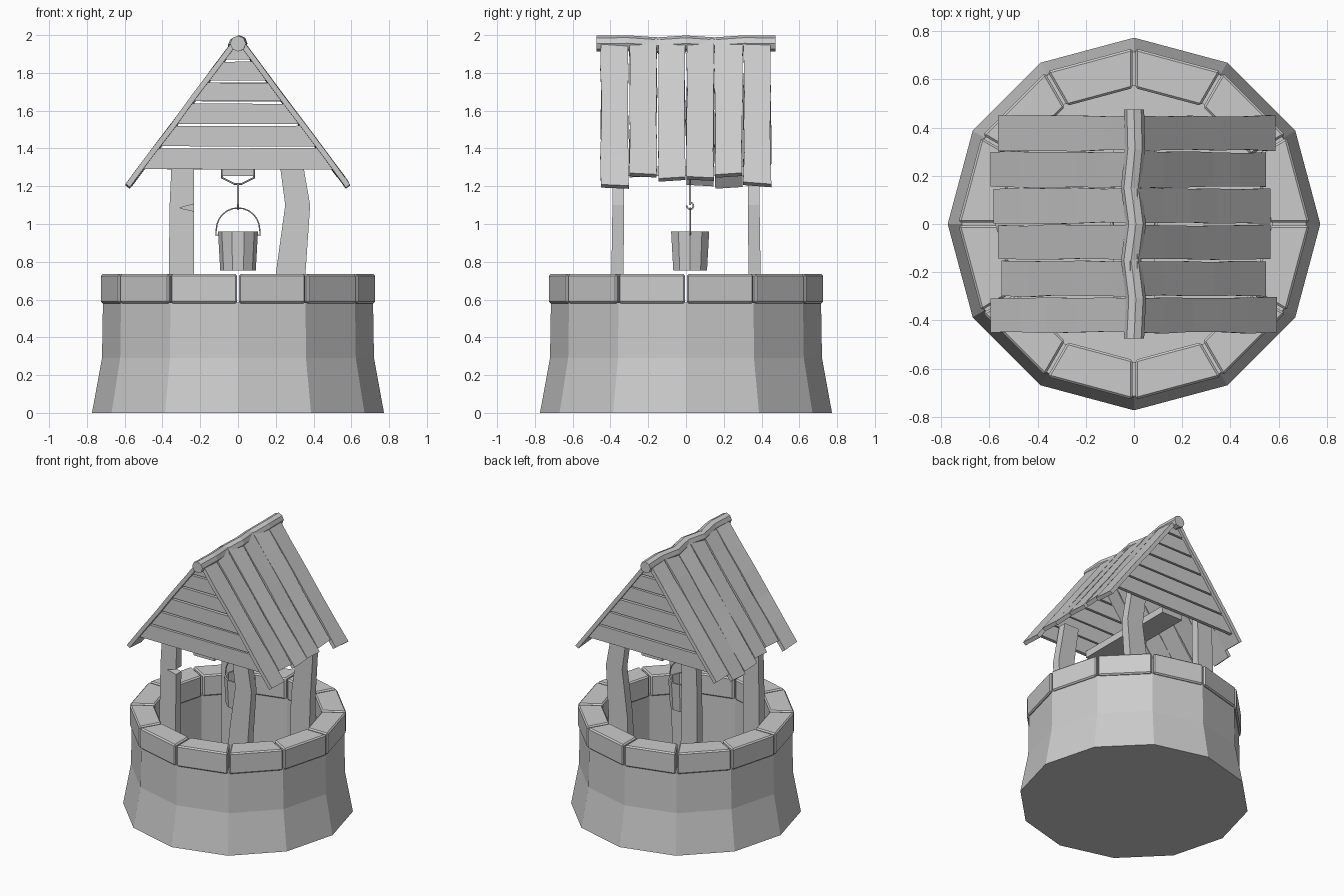
import bpy, bmesh, math, random
from mathutils import Vector

random.seed(4)
if "Cube" in bpy.data.objects:
    bpy.data.objects.remove(bpy.data.objects["Cube"])

grey = bpy.data.materials.new("plain_grey")
grey.use_nodes = True
grey.diffuse_color = (0.6, 0.6, 0.6, 1)
grey.node_tree.nodes["Principled BSDF"].inputs["Base Color"].default_value = (0.6, 0.6, 0.6, 1)


def jit(a):
    return random.uniform(-a, a)


def loft(name, rings, cap_end=True, fix=True, bevel=0):
    """Skin a list of equal point rings, capping the ends."""
    bm = bmesh.new()
    vs = [[bm.verts.new(p) for p in r] for r in rings]
    n = len(vs[0])
    for a, b in zip(vs, vs[1:]):
        for i in range(n):
            j = (i + 1) % n
            bm.faces.new((a[i], a[j], b[j], b[i]))
    bm.faces.new(vs[0][::-1])
    if cap_end:
        bm.faces.new(vs[-1])
    if fix:
        bmesh.ops.recalc_face_normals(bm, faces=bm.faces)
    if bevel:
        bmesh.ops.bevel(bm, geom=bm.edges[:], offset=bevel, segments=1, affect='EDGES')
    me = bpy.data.meshes.new(name)
    bm.to_mesh(me)
    bm.free()
    me.materials.append(grey)
    ob = bpy.data.objects.new(name, me)
    bpy.context.collection.objects.link(ob)
    return ob


def circle(r, z, n, cy=0.0):
    return [(r * math.cos(math.tau * i / n), cy + r * math.sin(math.tau * i / n), z)
            for i in range(n)]


def rect(c, u, v):
    c, u, v = Vector(c), Vector(u), Vector(v)
    return [c - u - v, c + u - v, c + u + v, c - u + v]


def wire(name, pts, r):
    cu = bpy.data.curves.new(name, 'CURVE')
    cu.dimensions = '3D'
    cu.bevel_depth = r
    cu.bevel_resolution = 1
    cu.use_fill_caps = True
    sp = cu.splines.new('POLY')
    sp.points.add(len(pts) - 1)
    for p, q in zip(sp.points, pts):
        p.co = (*q, 1)
    cu.materials.append(grey)
    ob = bpy.data.objects.new(name, cu)
    bpy.context.collection.objects.link(ob)


# Round wall with a flared foot, open inside
SIDES = 12
loft("well_wall", [circle(r, z, SIDES) for r, z in
     ((0.773, 0), (0.72, 0.29), (0.715, 0.585), (0.575, 0.585), (0.575, 0))],
     cap_end=False, fix=False)

# Rim stones, one for each side of the wall
for k in range(SIDES):
    a, b = math.tau * k / SIDES, math.tau * (k + 1) / SIDES
    da, db = Vector((math.cos(a), math.sin(a), 0)), Vector((math.cos(b), math.sin(b), 0))
    gap = (db - da).normalized() * 0.006
    foot = [da * 0.73 + gap, db * 0.73 - gap, db * 0.565 - gap, da * 0.565 + gap]
    loft("rim_stone", [[p + Vector((0, 0, z)) for p in foot] for z in (0.58, 0.735)],
         bevel=0.009)

# Four crooked posts: x and y centres and half widths by height
left = ((0.0, -0.30, 0.067), (0.75, -0.30, 0.066), (1.1, -0.298, 0.064), (1.4, -0.29, 0.058))
right = ((0.0, 0.26, 0.08), (0.75, 0.28, 0.078), (1.1, 0.316, 0.066), (1.4, 0.27, 0.06))
for side, path in (("left", right), ("right", left)):
    for end, s in (("front", -1), ("back", 1)):
        rings = [rect((x, s * (0.37 - 0.01 * z), z), (w, 0, 0), (0, 0.036 - 0.005 * z, 0))
                 for z, x, w in path]
        post = loft(f"{end}_{side}_post", rings)
        if (side, end) == ("right", "front"):
            # Split in the weathered post
            cut = loft("post_split_cutter", [[(-0.31, y, 1.085), (-0.2, y, 1.06), (-0.2, y, 1.115)]
                                             for y in (-0.5, -0.2)])
            cut.hide_render = cut.hide_viewport = True
            m = post.modifiers.new("split", 'BOOLEAN')
            m.operation = 'DIFFERENCE'
            m.object = cut
            m.solver = 'EXACT'

# Roof planks, uneven in length, front to back
ends = {1: (0.595, 0.55, 0.567, 0.565, 0.55, 0.588),
        -1: (0.595, 0.55, 0.565, 0.585, 0.595, 0.565)}
SLOPE = 1.34
for s, reach in ends.items():
    normal = Vector((s * SLOPE, 0, 1)).normalized()
    for k, x_end in enumerate(reach):
        y = -0.378 + 0.151 * k
        tilt = jit(0.006)
        rings = []
        for i in range(6):
            x = 0.015 + (x_end - 0.015) * i / 5
            c = Vector((s * x, y + jit(0.002), 2.005 - SLOPE * x)) - normal * (0.015 + jit(0.002))
            rings.append(rect(c, Vector((0, 0.072 + jit(0.003), tilt)), normal * 0.014))
        loft("roof_plank", rings)

# Wavy ridge pole
ridge = ((-0.475, 0, 1.955), (-0.31, 0.008, 1.957), (-0.15, -0.012, 1.946), (0, 0.008, 1.956),
         (0.15, -0.012, 1.946), (0.31, 0.004, 1.957), (0.475, 0, 1.955))
loft("ridge_pole", [[(x + px, y, z + pz) for px, pz, _ in circle(0.042, 0, 8)]
                    for y, x, z in ridge])

# Horizontal gable boards at both ends
levels = (1.29, 1.412, 1.53, 1.65, 1.76, 1.87, 1.95)
for s in (-1, 1):
    for lo, hi in zip(levels, levels[1:]):
        hi -= 0.012
        w0, w1 = (0.51 - (z - 1.29) / 1.33 for z in (lo, hi))
        d, e = jit(0.003), jit(0.003)
        loft("gable_board", [[(-w0, y, lo), (w0, y, lo + d), (w1, y, hi + e), (-w1, y, hi)]
                             for y in (s * 0.405, s * 0.43)])

# Beam between the gables, with the bracket, hook and rope
loft("rope_beam", [rect((0, y, 1.28), (0.085, 0, 0), (0, 0, 0.025)) for y in (-0.4, 0.4)])
CY = 0.022
wire("beam_bracket", [(-0.085, CY, 1.29), (-0.085, CY, 1.245), (-0.02, CY, 1.212),
                      (0.02, CY, 1.212), (0.085, CY, 1.245), (0.085, CY, 1.29)], 0.005)
wire("rope", [(0, CY, 1.215), (0, CY, 1.1)], 0.006)
wire("bucket_hook", [(0, CY + 0.018 * math.sin(t * 0.6), 1.096 + 0.018 * math.cos(t * 0.6))
                     for t in range(9)], 0.005)

# Bucket with thin walls and a wire handle
loft("bucket", [circle(r, z, 10, CY) for r, z in
     ((0.094, 0.755), (0.106, 0.96), (0.094, 0.96), (0.084, 0.775))], fix=False)
arc = [(0.115 * math.cos(math.pi * i / 12), CY, 0.97 + 0.115 * math.sin(math.pi * i / 12))
       for i in range(13)]
wire("bucket_handle", [(0.098, CY, 0.942), (0.118, CY, 0.942)] + arc
     + [(-0.118, CY, 0.942), (-0.098, CY, 0.942)], 0.004)
